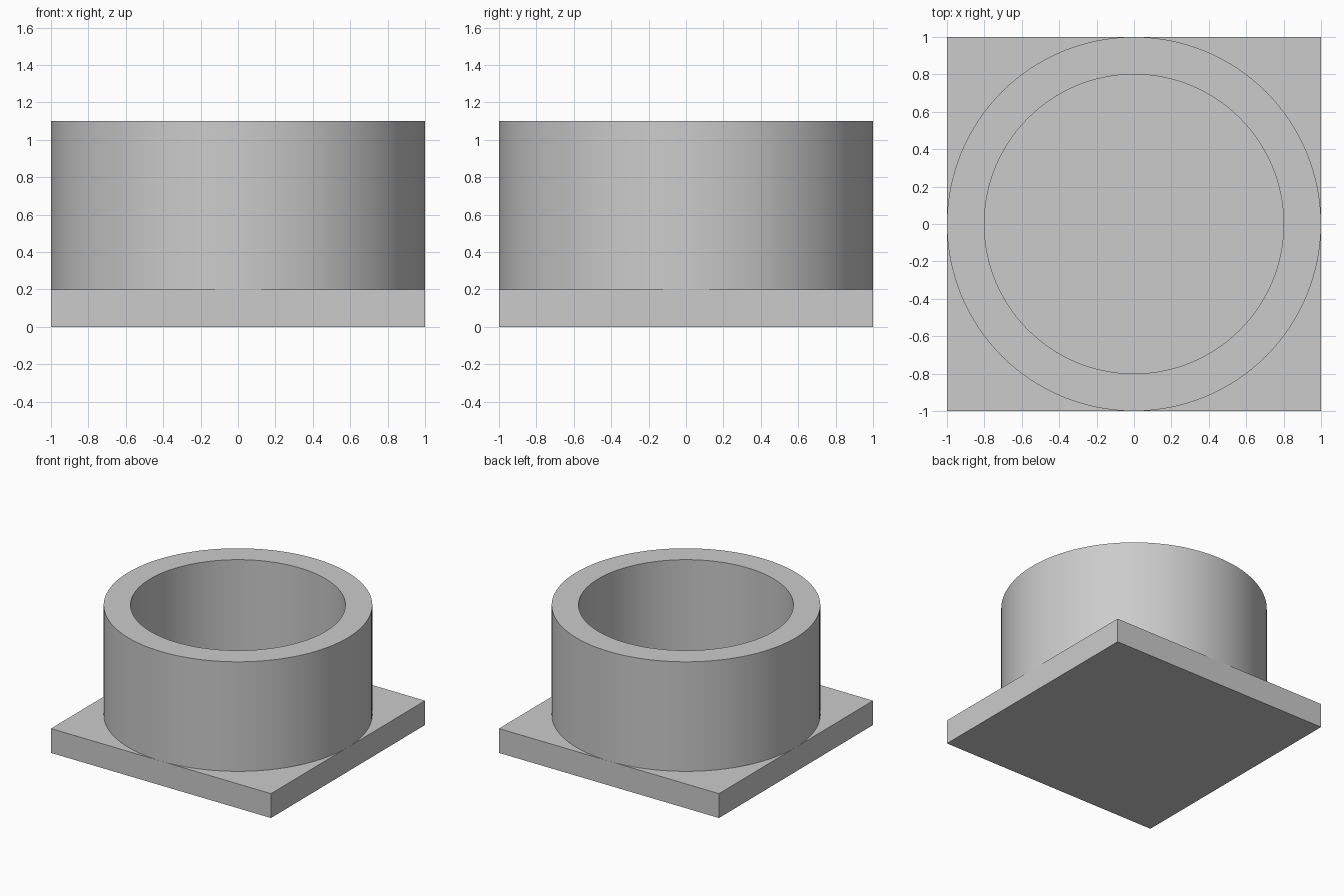
import bpy
import bmesh
from math import radians

cube = bpy.data.objects.get("Cube")
if cube:
    bpy.data.objects.remove(cube, do_unlink=True)

PLATE_SIZE, PLATE_TOP, RIM_TOP = 2.0, 0.2, 1.1
OUTER_RADIUS, INNER_RADIUS, SEGMENTS = 1.0, 0.8, 128

# Single grey finish
grey = bpy.data.materials.new("plain grey")
grey.use_nodes = True
colour = (0.6, 0.6, 0.6, 1.0)
grey.diffuse_color = colour
grey.node_tree.nodes["Principled BSDF"].inputs["Base Color"].default_value = colour


def add_part(name, bm):
    bmesh.ops.recalc_face_normals(bm, faces=bm.faces)
    mesh = bpy.data.meshes.new(name)
    bm.to_mesh(mesh)
    bm.free()
    mesh.materials.append(grey)
    part = bpy.data.objects.new(name, mesh)
    bpy.context.collection.objects.link(part)
    return part


# Square base plate, which is also the floor of the cup
bm = bmesh.new()
bmesh.ops.create_cube(bm, size=1.0)
bmesh.ops.scale(bm, vec=(PLATE_SIZE, PLATE_SIZE, PLATE_TOP), verts=bm.verts)
bmesh.ops.translate(bm, vec=(0, 0, PLATE_TOP / 2), verts=bm.verts)
add_part("base_plate", bm)

# Round wall: rectangular section revolved about the vertical axis
bm = bmesh.new()
section = [(INNER_RADIUS, PLATE_TOP), (OUTER_RADIUS, PLATE_TOP),
           (OUTER_RADIUS, RIM_TOP), (INNER_RADIUS, RIM_TOP)]
verts = [bm.verts.new((r, 0, z)) for r, z in section]
edges = [bm.edges.new((verts[i - 1], verts[i])) for i in range(len(verts))]
bmesh.ops.spin(bm, geom=verts + edges, cent=(0, 0, 0), axis=(0, 0, 1),
               angle=radians(360), steps=SEGMENTS, use_merge=True)
bmesh.ops.remove_doubles(bm, verts=bm.verts, dist=0.0001)
wall = add_part("round_wall", bm)

# Smooth the curved sides, keep the rims crisp
bpy.ops.object.select_all(action="DESELECT")
wall.select_set(True)
bpy.context.view_layer.objects.active = wall
bpy.ops.object.shade_smooth_by_angle(angle=radians(30))
